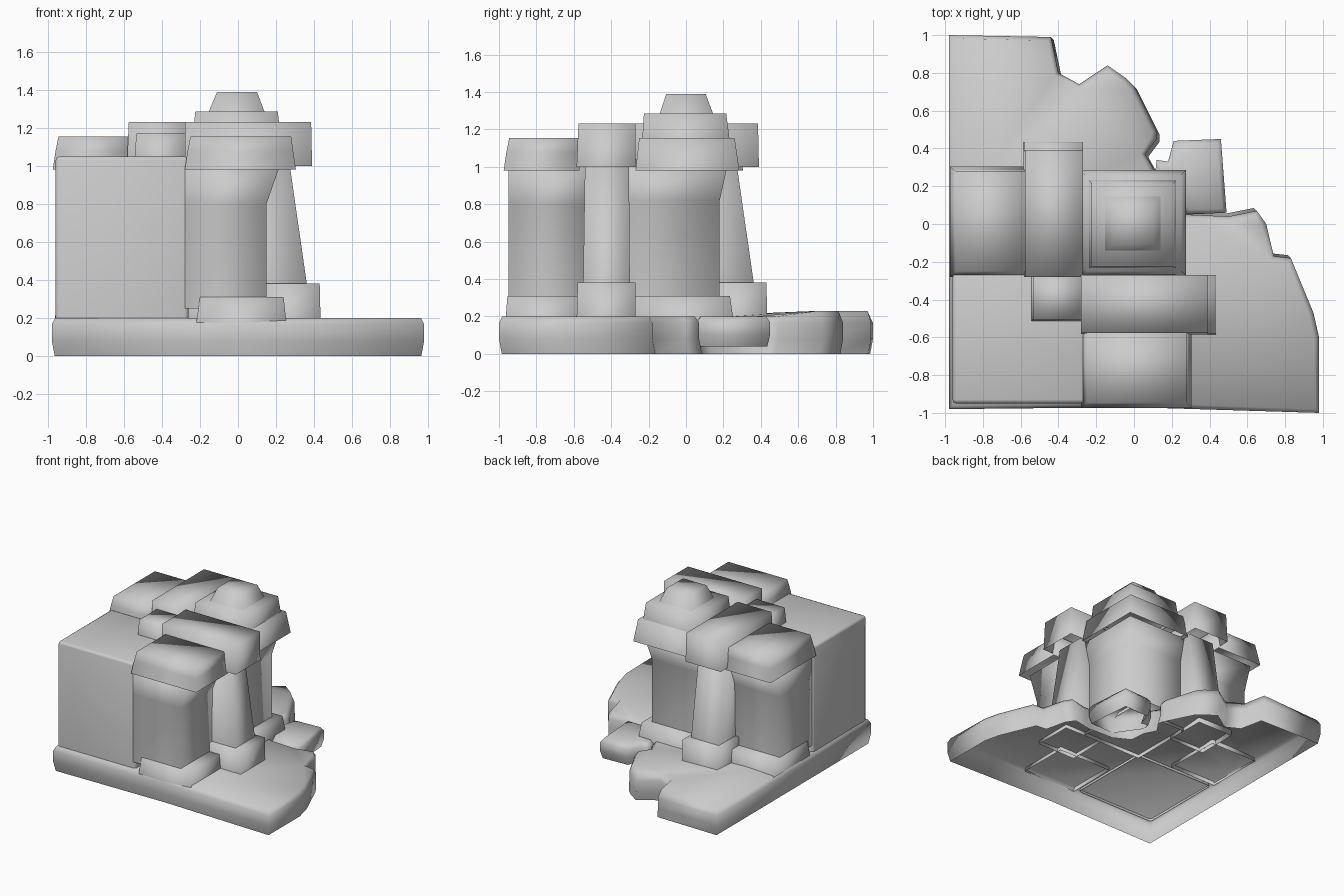
import bpy, bmesh

cube = bpy.data.objects.get("Cube")
if cube:
    bpy.data.objects.remove(cube, do_unlink=True)

stone = bpy.data.materials.new("grey stone")
stone.use_nodes = True
stone.diffuse_color = (0.6, 0.6, 0.6, 1)
stone.node_tree.nodes["Principled BSDF"].inputs["Base Color"].default_value = stone.diffuse_color


def finish(name, bm):
    bmesh.ops.recalc_face_normals(bm, faces=bm.faces)
    for f in bm.faces:
        f.smooth = True
    mesh = bpy.data.meshes.new(name)
    bm.to_mesh(mesh)
    bm.free()
    mesh.materials.append(stone)
    ob = bpy.data.objects.new(name, mesh)
    bpy.context.collection.objects.link(ob)
    return ob


def shell(name, rings):
    """Open-bottomed box built from stacked rectangles (x0, x1, y0, y1, z)."""
    bm = bmesh.new()
    loops = []
    for x0, x1, y0, y1, z in rings:
        corners = ((x0, y0), (x1, y0), (x1, y1), (x0, y1))
        loops.append([bm.verts.new((x, y, z)) for x, y in corners])
    for low, high in zip(loops, loops[1:]):
        for i in range(4):
            j = (i + 1) % 4
            bm.faces.new((low[i], low[j], high[j], high[i]))
    bm.faces.new(loops[-1])
    # outward normals, checked against the top face
    ob = finish(name, bm)
    top = ob.data.polygons[len(ob.data.polygons) - 1]
    if top.normal.z < 0:
        ob.data.flip_normals()
    return ob


def twin(name, rings):
    """Same part on both wings, reflected across the diagonal."""
    shell("front_" + name, rings)
    shell("side_" + name, [(y0, y1, x0, x1, z) for x0, x1, y0, y1, z in rings])


def rock(name, outline, z0, z1, rim, drop, bulge=0.015):
    """Rough slab with a softened upper rim and an open underside."""
    bm = bmesh.new()
    floor = bm.faces.new([bm.verts.new((x, y, z0)) for x, y in outline])
    if floor.normal.z < 0:
        floor.normal_flip()
    low = list(floor.verts)
    cx = sum(v.co.x for v in low) / len(low)
    cy = sum(v.co.y for v in low) / len(low)
    levels = [low]
    for z in (z0 + (z1 - z0) * 0.4, z1 - drop):
        levels.append([bm.verts.new((v.co.x, v.co.y, z)) for v in low])
    for v in low:
        v.co.x -= bulge * (1 if v.co.x > cx else -1)
        v.co.y -= bulge * (1 if v.co.y > cy else -1)
    bmesh.ops.delete(bm, geom=[floor], context="FACES_ONLY")
    n = len(low)
    for a, b in zip(levels, levels[1:]):
        for i in range(n):
            j = (i + 1) % n
            bm.faces.new((a[i], a[j], b[j], b[i]))
    top = bm.faces.new(levels[-1])
    bm.normal_update()
    if top.normal.z < 0:
        top.normal_flip()
    bmesh.ops.inset_region(bm, faces=[top], thickness=rim, depth=0)
    for v in top.verts:
        v.co.z = z1 + (0.03 if v.co.y > 0.6 and v.co.x > -0.8 else 0)
    bmesh.ops.triangulate(bm, faces=[top])
    return finish(name, bm)


# Ground slab and the loose rock in the inner corner
rock("ground_slab", [
    (-0.98, -0.98), (0, -0.97), (0.98, -1), (0.98, -0.6), (0.95, -0.47),
    (0.83, -0.18), (0.74, -0.17), (0.7, 0), (0.65, 0.07), (0.5, 0.04),
    (0.28, 0.05), (0.12, 0.12), (0.11, 0.28), (0.06, 0.37), (0.12, 0.45),
    (0.12, 0.49), (0, 0.73), (-0.04, 0.77), (-0.14, 0.84), (-0.29, 0.74),
    (-0.4, 0.8), (-0.44, 0.99), (-0.98, 1), (-0.98, 0)], 0, 0.2, 0.025, 0.035)
rock("corner_rock", [
    (0.12, 0.34), (0.18, 0.33), (0.21, 0.44), (0.46, 0.45), (0.49, 0.06),
    (0.28, 0.05), (0.11, 0.25)], 0.04, 0.2, 0.03, 0.03)

# Solid corner block
block = shell("corner_block", [(-0.96, -0.26, -0.95, -0.26, 0.18),
                               (-0.96, -0.26, -0.95, -0.26, 1.05)])
soft = block.modifiers.new("soft_edges", "BEVEL")
soft.width = 0.02
soft.segments = 2

# Wing walls, flaring under their caps
twin("wing_wall", [(-0.3, 0.15, -0.95, -0.5, 0.25),
                   (-0.3, 0.15, -0.95, -0.5, 0.8),
                   (-0.3, 0.22, -0.95, -0.5, 1.0)])
twin("wing_plinth", [(-0.22, 0.255, -0.965, -0.55, 0.17),
                     (-0.2, 0.24, -0.955, -0.55, 0.31)])
twin("wing_cap", [(-0.28, 0.305, -0.975, -0.57, 0.98),
                  (-0.265, 0.29, -0.96, -0.57, 1.08),
                  (-0.25, 0.28, -0.945, -0.57, 1.155)])

# Leaning buttresses with feet and heads
twin("buttress", [(-0.1, 0.365, -0.55, -0.3, 0.36),
                  (-0.1, 0.27, -0.54, -0.305, 1.02)])
twin("buttress_foot", [(0.1, 0.435, -0.585, -0.27, 0.17),
                       (0.1, 0.43, -0.58, -0.27, 0.38)])
twin("buttress_head", [(-0.28, 0.39, -0.585, -0.27, 1.0),
                       (-0.28, 0.385, -0.575, -0.27, 1.23)])

# Central tower with stepped roof
shell("tower_plinth", [(-0.27, 0.255, -0.27, 0.255, 0.17),
                       (-0.27, 0.235, -0.27, 0.235, 0.31)])
shell("tower_wall", [(-0.5, 0.18, -0.5, 0.18, 0.25),
                     (-0.5, 0.18, -0.5, 0.18, 0.82),
                     (-0.5, 0.22, -0.5, 0.22, 1.0)])
shell("tower_cap", [(-0.285, 0.275, -0.27, 0.285, 0.98),
                    (-0.26, 0.25, -0.25, 0.26, 1.155)])
shell("tower_step", [(-0.24, 0.225, -0.235, 0.235, 1.13),
                     (-0.225, 0.21, -0.225, 0.215, 1.285)])
shell("tower_peak", [(-0.16, 0.145, -0.145, 0.15, 1.27),
                     (-0.11, 0.1, -0.105, 0.105, 1.39)])

# Small stone on the block, in the angle of the heads
shell("angle_stone", [(-0.545, -0.28, -0.515, -0.27, 1.03),
                      (-0.535, -0.28, -0.505, -0.27, 1.17)])
